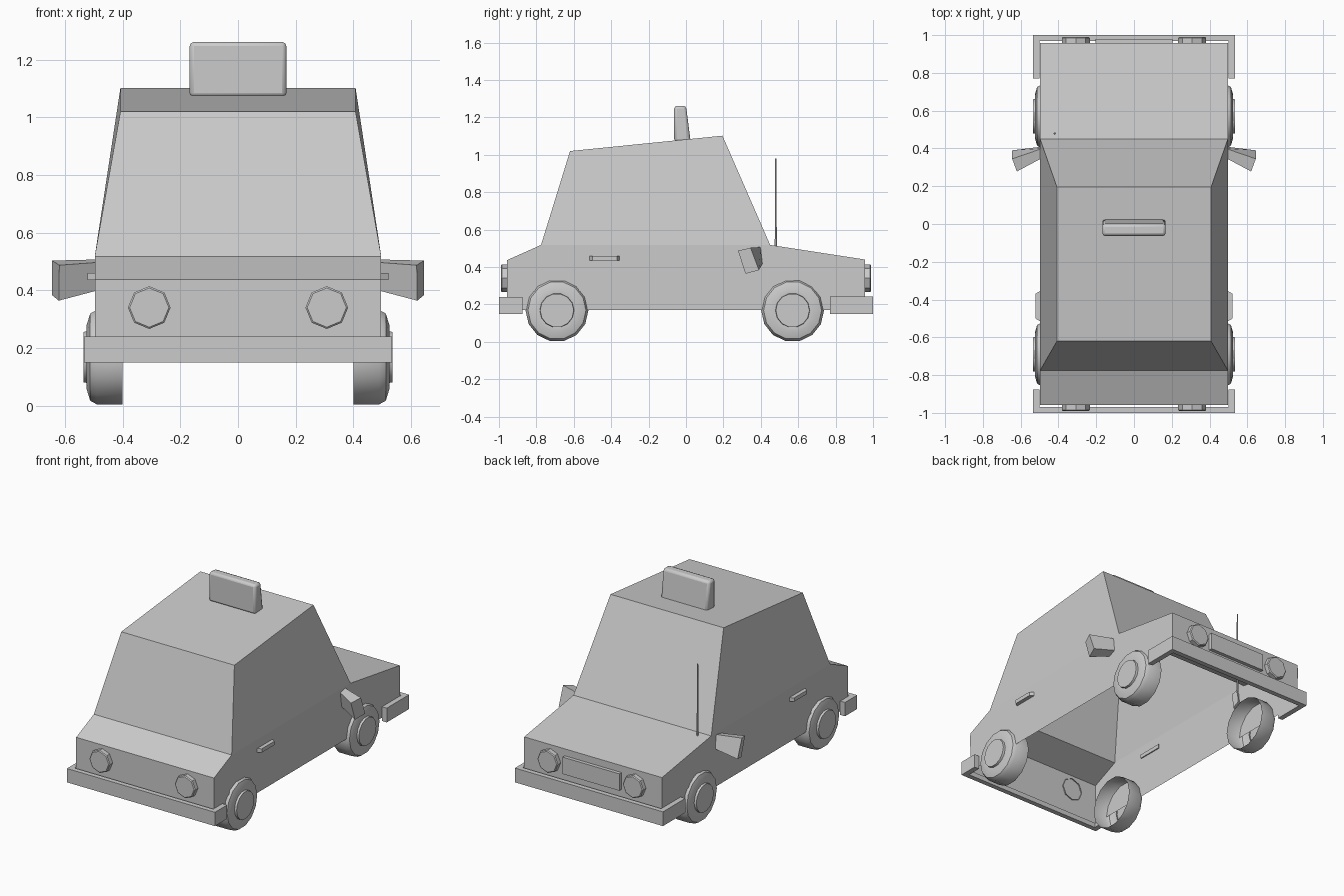
import bpy, bmesh
from math import cos, sin, pi

if "Cube" in bpy.data.objects:
    bpy.data.objects.remove(bpy.data.objects["Cube"])


def make(name, verts, faces, smooth=None):
    me = bpy.data.meshes.new(name)
    me.from_pydata(verts, [], faces)
    bm = bmesh.new()
    bm.from_mesh(me)
    bmesh.ops.recalc_face_normals(bm, faces=bm.faces)
    bm.to_mesh(me)
    bm.free()
    ob = bpy.data.objects.new(name, me)
    bpy.context.collection.objects.link(ob)
    if smooth:
        bpy.ops.object.select_all(action='DESELECT')
        bpy.context.view_layer.objects.active = ob
        ob.select_set(True)
        bpy.ops.object.shade_smooth_by_angle(angle=smooth)
    return ob


def mirror_x(ob):
    m = ob.modifiers.new("Mirror", 'MIRROR')
    m.use_mirror_merge = False
    return ob


def box(name, x, y, z, smooth=None):
    v = [(a, b, c) for a in x for b in y for c in z]
    f = [(0, 1, 3, 2), (4, 6, 7, 5), (0, 4, 5, 1), (2, 3, 7, 6), (0, 2, 6, 4), (1, 5, 7, 3)]
    return make(name, v, f, smooth)


def prism(name, pts, lo, hi):
    """Extrude an (x, y) outline along z."""
    n = len(pts)
    v = [(x, y, lo) for x, y in pts] + [(x, y, hi) for x, y in pts]
    f = [tuple(range(n)), tuple(range(n, 2 * n))]
    f += [(i, (i + 1) % n, n + (i + 1) % n, n + i) for i in range(n)]
    return make(name, v, f)


def lathe(name, prof, n, place, smooth=None):
    """Spin (distance, radius) pairs; the last ring is capped, the first is open."""
    v = [place(d, r * cos(2 * pi * i / n), r * sin(2 * pi * i / n)) for d, r in prof for i in range(n)]
    f = [(k * n + i, k * n + (i + 1) % n, (k + 1) * n + (i + 1) % n, (k + 1) * n + i)
         for k in range(len(prof) - 1) for i in range(n)]
    f.append(tuple(range((len(prof) - 1) * n, len(prof) * n)))
    return make(name, v, f, smooth)


# Body shell: side outline mirrored across, open underneath
W, R = 0.497, 0.408
outline = [(W, -0.957, 0.17), (W, -0.957, 0.437), (W, -0.775, 0.518), (R, -0.62, 1.02),
           (R, 0.195, 1.102), (W, 0.45, 0.518), (W, 0.957, 0.44), (W, 0.957, 0.17)]
verts = outline + [(-x, y, z) for x, y, z in outline]
faces = [(i, i + 1, i + 9, i + 8) for i in range(7)]
for o in (0, 8):
    faces += [(o, o + 1, o + 2, o + 5, o + 6, o + 7), (o + 2, o + 3, o + 4, o + 5)]
make("car_body", verts, faces)

# Checkered bands along both sides
cv, cf = [], []
step = 1.914 / 25
for i in range(25):
    y = -0.957 + i * step
    z = 0.27 if i % 2 else 0.345
    k = len(cv)
    cv += [(0.5, y, z), (0.5, y + step, z), (0.5, y + step, z + 0.075), (0.5, y, z + 0.075)]
    cf.append((k, k + 1, k + 2, k + 3))
mirror_x(make("checker_band", cv, cf))

# Bumpers wrapping around each end
for name, s, back, lo, hi in (("front_bumper", 1, 0.77, 0.15, 0.243),
                              ("rear_bumper", -1, 0.875, 0.15, 0.24)):
    prism(name, [(x, s * y) for x, y in
                 [(-0.534, back), (-0.534, 1.0), (0.534, 1.0), (0.534, back),
                  (0.5, back), (0.5, 0.968), (-0.5, 0.968), (-0.5, back)]], lo, hi)

# Wheels with hub caps
for name, cy in (("front_wheel", 0.57), ("rear_wheel", -0.69)):
    at = lambda d, a, b, cy=cy: (d, cy + a, 0.168 + b)
    mirror_x(lathe(name, [(0.40, 0.168), (0.49, 0.168), (0.513, 0.155), (0.525, 0.115),
                          (0.522, 0.09)], 14, at, 0.7))
    mirror_x(lathe(name + "_hub", [(0.515, 0.093), (0.536, 0.09)], 14, at, 0.6))

# Round lamps front and rear
for name, s in (("headlight", 1), ("tail_light", -1)):
    mirror_x(lathe(name, [(0.95, 0.074), (0.985, 0.074), (0.99, 0.068)], 8,
                   lambda d, a, b, s=s: (0.308 + a, s * d, 0.34 + b)))

# Grille, door handles
box("grille", (-0.205, 0.205), (0.95, 0.98), (0.285, 0.395))
hy = [(0.49, -0.52), (0.522, -0.50), (0.522, -0.37), (0.49, -0.35)]
mirror_x(prism("door_handle", hy, 0.435, 0.46))

# Wing mirrors: tapered block, inner ring then outer ring
mv = [(0.485, 0.35, 0.497), (0.485, 0.40, 0.507), (0.485, 0.41, 0.42), (0.485, 0.365, 0.40),
      (0.62, 0.278, 0.487), (0.645, 0.345, 0.503), (0.645, 0.39, 0.383), (0.622, 0.318, 0.364)]
mirror_x(make("wing_mirror", mv, [(0, 1, 2, 3), (4, 5, 6, 7)] +
              [(i, (i + 1) % 4, 4 + (i + 1) % 4, 4 + i) for i in range(4)]))

# Aerial
lathe("aerial", [(0.43, 0.007), (0.98, 0.004)], 6, lambda d, a, b: (-0.42 + a, 0.48 + b, d))

# Roof sign with a leaning front and rounded edges
sign = box("roof_sign", (-0.168, 0.168), (-0.063, 0.025), (1.07, 1.262), 0.9)
for v in sign.data.vertices:
    if v.co.z > 1.2 and v.co.y > 0:
        v.co.y = 0.0
bev = sign.modifiers.new("Bevel", 'BEVEL')
bev.width = 0.015
bev.segments = 2
